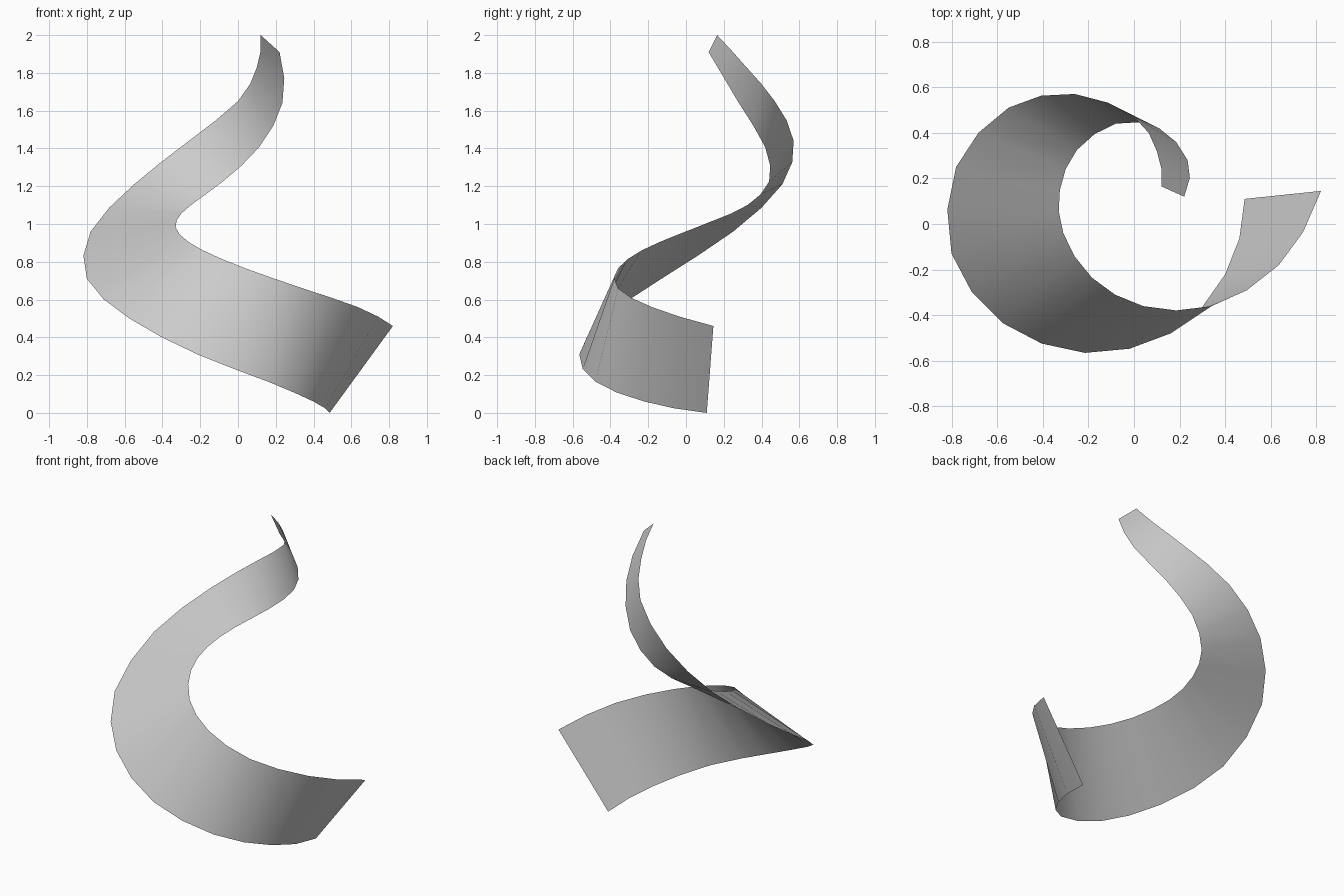
import bpy
import bmesh
from mathutils import Vector

if "Cube" in bpy.data.objects:
    bpy.data.objects.remove(bpy.data.objects["Cube"], do_unlink=True)

# Guide points for the two long edges of the ribbon, from foot to tip
OUTER_EDGE = [
    (.485, .11, 0), (.4, -.22, .06), (.16, -.48, .165), (-.215, -.565, .31),
    (-.575, -.435, .5), (-.8, -.13, .71), (-.78, .25, .96), (-.55, .51, 1.21),
    (-.26, .57, 1.44), (0, .47, 1.65), (.1, .32, 1.83), (.12, .165, 2)]
INNER_EDGE = [
    (.82, .145, .46), (.635, -.18, .56), (.34, -.36, .66), (.04, -.36, .765),
    (-.185, -.235, .86), (-.31, -.04, .945), (-.325, .15, 1.02), (-.25, .325, 1.1),
    (-.08, .44, 1.225), (.11, .42, 1.405), (.235, .28, 1.64), (.22, .12, 1.91)]


def refine(guide):
    """Insert one smooth in-between point in every span of the guide."""
    pts = [Vector(p) for p in guide]
    before = 3 * pts[0] - 3 * pts[1] + pts[2]
    after = 3 * pts[-1] - 3 * pts[-2] + pts[-3]
    ext = [before] + pts + [after]
    path = []
    for a, b, c, d in zip(ext, ext[1:], ext[2:], ext[3:]):
        path += [b, (9 * (b + c) - a - d) / 16]
    return path + [pts[-1]]


def make_material(name, colour):
    mat = bpy.data.materials.new(name)
    mat.use_nodes = True
    mat.diffuse_color = colour
    for node in mat.node_tree.nodes:
        if node.type == 'BSDF_PRINCIPLED':
            node.inputs["Base Color"].default_value = colour
    return mat


# Ribbon: a thin sheet ruled between its two edges
bm = bmesh.new()
outer = [bm.verts.new(p) for p in refine(OUTER_EDGE)]
inner = [bm.verts.new(p) for p in refine(INNER_EDGE)]
for o1, o2, i1, i2 in zip(outer, outer[1:], inner, inner[1:]):
    face = bm.faces.new((o1, i1, i2, o2))
    face.smooth = True
mesh = bpy.data.meshes.new("spiral_ribbon")
bm.to_mesh(mesh)
bm.free()

mesh.materials.append(make_material("light grey", (.6, .6, .6, 1)))
ribbon = bpy.data.objects.new("spiral_ribbon", mesh)
bpy.context.collection.objects.link(ribbon)
